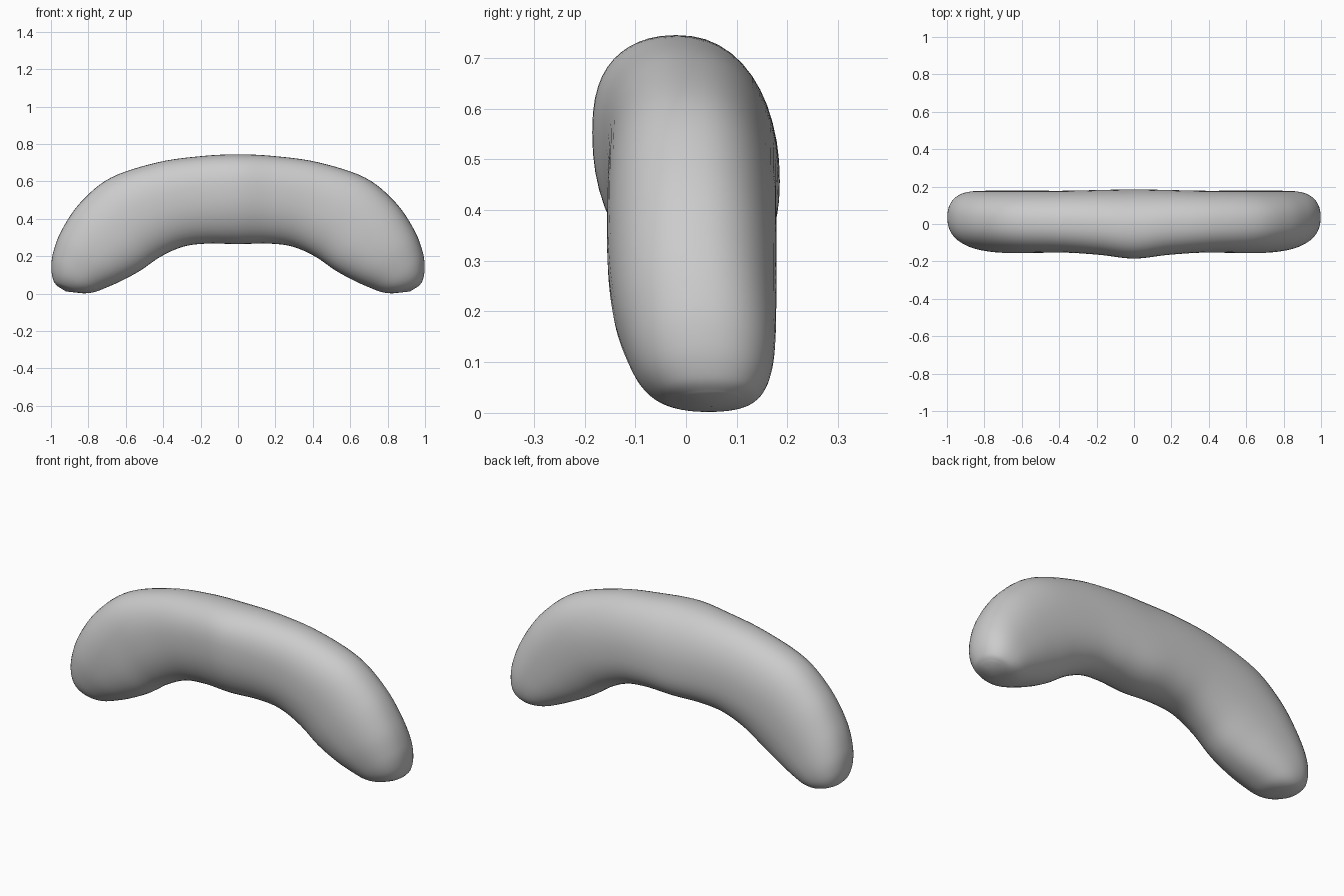
import bpy, bmesh, math
from mathutils import Vector

if "Cube" in bpy.data.objects:
    bpy.data.objects.remove(bpy.data.objects["Cube"])

# Half of the arch: outer x,z / inner x,z / front y, back y / front-bulge skew
STATIONS = [
    (0.00, .745, 0.00, .265, -.185, .185, .08),
    (0.20, .735, 0.16, .268, -.165, .182, .06),
    (0.43, .702, 0.29, .252, -.153, .178, .04),
    (0.68, .620, 0.41, .200, -.155, .178, .02),
    (0.84, .490, 0.52, .125, -.155, .178, .00),
    (0.94, .345, 0.62, .070, -.143, .178, .00),
    (0.987, .225, 0.71, .030, -.118, .175, .00),
    (0.998, .135, 0.77, .008, -.090, .163, .00),
    (0.987, .070, 0.82, .002, -.052, .140, .00),
    (0.965, .040, 0.86, .005, -.010, .110, .00),
]
SIDES, STEPS, POWER = 48, 6, 2.25


def flip(s):
    return (-s[0], s[1], -s[2]) + s[3:]


def smooth_path(pts):
    """Catmull-Rom interpolation of the station values."""
    p = [pts[0]] + pts + [pts[-1]]
    out = []
    for i in range(1, len(p) - 2):
        for k in range(STEPS):
            t = k / STEPS
            out.append([0.5 * (2 * b + (c - a) * t + (2 * a - 5 * b + 4 * c - d) * t * t
                        + (3 * b - a - 3 * c + d) * t ** 3)
                        for a, b, c, d in zip(p[i - 1], p[i], p[i + 1], p[i + 2])])
    return out + [list(pts[-1])]


def rounded(v):
    return math.copysign(abs(v) ** (2 / POWER), v)


def section(s):
    """Rounded cross-section spanning the outer and inner curve."""
    ox, oz, ix, iz, yf, yb, skew = s
    outer, inner = Vector((ox, 0, oz)), Vector((ix, 0, iz))
    mid, half = (outer + inner) / 2, (outer - inner) / 2
    ring = []
    for k in range(SIDES):
        a = 2 * math.pi * k / SIDES
        u, v = rounded(math.cos(a)), rounded(math.sin(a))
        shift = -v * skew * 2.5 * (1 - u * u)
        p = mid + half * (u + shift)
        p.y = (yf + yb) / 2 + (yb - yf) / 2 * v - skew * .25 * u * (1 - v * v)
        ring.append(p)
    return ring


# Curved body lofted from tip to tip
full = [flip(s) for s in reversed(STATIONS[1:])] + STATIONS
bm = bmesh.new()
rings = [[bm.verts.new(p) for p in section(s)] for s in smooth_path(full)]
for r0, r1 in zip(rings, rings[1:]):
    for k in range(SIDES):
        n = (k + 1) % SIDES
        bm.faces.new((r0[k], r0[n], r1[n], r1[k]))

# Closed tips
for ring, side in ((rings[0], -1), (rings[-1], 1)):
    tip = bm.verts.new((side * .92, .05, .012))
    for k in range(SIDES):
        bm.faces.new((ring[k], ring[(k + 1) % SIDES], tip))
bmesh.ops.recalc_face_normals(bm, faces=bm.faces)
for f in bm.faces:
    f.smooth = True

mesh = bpy.data.meshes.new("curved_body")
bm.to_mesh(mesh)
bm.free()
body = bpy.data.objects.new("curved_body", mesh)
bpy.context.collection.objects.link(body)
